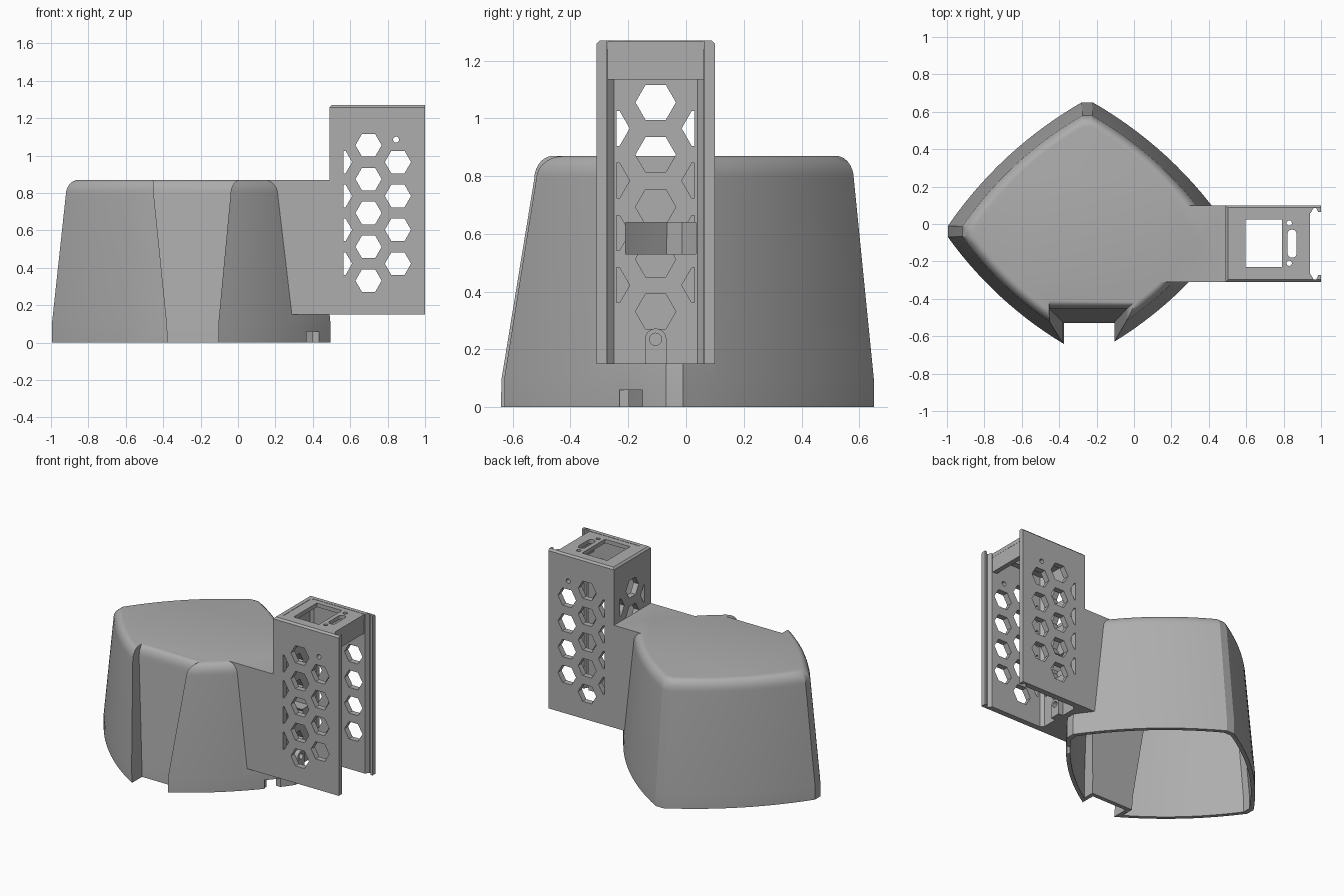
import bpy, bmesh, math
from mathutils import Vector

old = bpy.data.objects.get("Cube")
if old:
    bpy.data.objects.remove(old, do_unlink=True)

GREY = (0.42, 0.42, 0.42, 1)
mat = bpy.data.materials.new("plain grey")
mat.use_nodes = True
mat.diffuse_color = GREY
mat.node_tree.nodes["Principled BSDF"].inputs["Base Color"].default_value = GREY


def make_object(name, bm):
    bmesh.ops.recalc_face_normals(bm, faces=bm.faces)
    mesh = bpy.data.meshes.new(name)
    bm.to_mesh(mesh)
    bm.free()
    mesh.materials.append(mat)
    obj = bpy.data.objects.new(name, mesh)
    bpy.context.collection.objects.link(obj)
    return obj


def add_prism(bm, outline, axis, lo, hi):
    """Extrude a 2D outline along x, y or z; the other two axes keep their order."""
    def place(p, d):
        return {"x": (d, p[0], p[1]), "y": (p[0], d, p[1]), "z": (p[0], p[1], d)}[axis]
    rings = [[bm.verts.new(place(p, d)) for p in outline] for d in (lo, hi)]
    n = len(outline)
    for i in range(n):
        j = (i + 1) % n
        bm.faces.new((rings[0][i], rings[0][j], rings[1][j], rings[1][i]))
    bm.faces.new(rings[0])
    bm.faces.new(rings[1])


def prisms(name, outlines, axis, lo, hi):
    bm = bmesh.new()
    for outline in outlines:
        add_prism(bm, outline, axis, lo, hi)
    return make_object(name, bm)


def rect(a0, a1, b0, b1):
    return [(a0, b0), (a1, b0), (a1, b1), (a0, b1)]


def circle(a, b, r, n=24, start=0.0, sweep=2 * math.pi):
    return [(a + r * math.cos(start + sweep * i / n), b + r * math.sin(start + sweep * i / n))
            for i in range(n)]


def boolean(obj, tool, operation):
    """Apply a boolean and throw the tool away."""
    mod = obj.modifiers.new("cut", "BOOLEAN")
    mod.operation, mod.solver, mod.object = operation, "EXACT", tool
    bpy.context.view_layer.objects.active = obj
    bpy.ops.object.modifier_apply(modifier=mod.name)
    bpy.data.objects.remove(tool, do_unlink=True)


def smooth(obj, angle):
    bpy.ops.object.select_all(action="DESELECT")
    obj.select_set(True)
    bpy.context.view_layer.objects.active = obj
    bpy.ops.object.shade_smooth_by_angle(angle=math.radians(angle))


# Hood: curved diamond sections with a front notch, lofted upward
CENTRE = Vector((-0.25, -0.04))
STEPS = 14


def arc_point(a, b, t):
    chord = b - a
    out = Vector((chord.y, -chord.x)).normalized()
    if out.dot(a + b) < 0:
        out = -out
    return a + chord * t + out * (0.055 * 4 * t * (1 - t))


def arc(a, b, scale, stop_x=None):
    end = 1.0
    if stop_x is not None:
        lo, hi = 0.0, 1.0
        for _ in range(40):
            end = (lo + hi) / 2
            x = CENTRE.x + scale * arc_point(a, b, end).x
            if abs(x - CENTRE.x) > abs(stop_x - CENTRE.x):
                lo = end
            else:
                hi = end
    return [CENTRE + scale * arc_point(a, b, end * i / STEPS) for i in range(STEPS + 1)]


def section(scale, left, right, back):
    def half(side, stop):
        rear = arc(Vector((side * 0.03, 0.69)), Vector((side * 0.745, 0.03)), scale)
        front = arc(Vector((side * 0.745, -0.03)), Vector((side * 0.03, -0.655)), scale, stop)
        return rear + front + [Vector((stop, back))]
    return half(1, right) + half(-1, left)[::-1]


def hood_solid(name, shrink, wall, bottom, top):
    levels = [(bottom, 1, -0.375, -0.105, -0.53), (0.1, 1, -0.38, -0.105, -0.525)]
    for i in range(8):
        a = math.pi / 2 * i / 7
        f = 1 - math.cos(a)
        levels.append((0.79 + (top - 0.79) * math.sin(a), 0.9 - 0.09 * f,
                       -0.45 - 0.005 * f, -0.04 + 0.05 * f, -0.455 + 0.045 * f))
    bm = bmesh.new()
    rings = []
    for z, s, left, right, back in levels:
        pts = section(s * shrink, left - wall, right + wall, back + wall)
        rings.append([bm.verts.new((p.x, p.y, z)) for p in pts])
    n = len(rings[0])
    for low, high in zip(rings, rings[1:]):
        for i in range(n):
            j = (i + 1) % n
            bm.faces.new((low[i], low[j], high[j], high[i]))
    bm.faces.new(rings[0])
    bm.faces.new(rings[-1])
    return make_object(name, bm)


Y0, Y1, YM = -0.31, 0.10, -0.105      # housing sides and middle
BACK, END, LOW, TOP = 0.49, 1.0, 0.15, 1.27
tunnel = rect(-0.21, 0.035, 0.53, 0.64)

hood = hood_solid("hood", 1, 0, 0, 0.87)
boolean(hood, prisms("arm", [rect(0, BACK, Y0, Y1)], "z", LOW, 0.869), "UNION")
boolean(hood, hood_solid("hood_cavity", 0.955, 0.028, -0.02, 0.84), "DIFFERENCE")
boolean(hood, prisms("cable_tunnel", [tunnel], "x", 0.0, 0.6), "DIFFERENCE")
boolean(hood, prisms("rim_slot", [rect(0.36, 0.52, -0.23, -0.15)], "z", -0.05, 0.06), "DIFFERENCE")
smooth(hood, 25)

# Housing: channel profile with hooked rails along the open side
half_profile = [(BACK, Y0), (END, Y0), (END, Y0 + 0.036), (0.985, Y0 + 0.036),
                (0.975, Y0 + 0.014), (0.96, Y0 + 0.014), (0.945, Y0 + 0.04),
                (0.55, Y0 + 0.04), (0.53, Y0 + 0.06)]
profile = half_profile + [(x, 2 * YM - y) for x, y in reversed(half_profile)]
bm = bmesh.new()
add_prism(bm, profile, "z", LOW, TOP)


def on_outer_rim(edge):
    a, b = (v.co for v in edge.verts)
    if min(a.z, b.z) < TOP - 1e-4:
        return False
    return any(abs(a[k] - v) < 1e-4 and abs(b[k] - v) < 1e-4
               for k, v in ((0, BACK), (1, Y0), (1, Y1)))


bmesh.ops.bevel(bm, geom=[e for e in bm.edges if on_outer_rim(e)], offset=0.012,
                segments=1, affect="EDGES")
housing = make_object("housing", bm)

# Top plate with a hanging lip
boolean(housing, prisms("top_plate", [rect(0.51, 0.94, Y0 + 0.02, Y1 - 0.02)], "z", 1.24, 1.268), "UNION")
boolean(housing, prisms("top_lip", [rect(0.905, 0.939, Y0 + 0.02, Y1 - 0.02)], "z", 1.135, 1.26), "UNION")

# Openings in the top: window, rounded slot and two screw holes
slot = (circle(0.845, -0.055, 0.025, 12, 0, math.pi) + [(0.82, -0.055)]
        + circle(0.845, -0.155, 0.025, 12, math.pi, math.pi) + [(0.87, -0.155)])
openings = [rect(0.595, 0.79, -0.23, 0.025), slot,
            circle(0.83, 0.005, 0.014), circle(0.83, -0.21, 0.014)]
boolean(housing, prisms("top_openings", openings, "z", 1.2, 1.35), "DIFFERENCE")


# Honeycomb vents, cropped to a margin
def honeycomb(columns, lo, hi):
    cells = []
    for centre, first, count in columns:
        for i in range(count):
            cell = circle(centre, first - 0.181 * i, 0.07, 6)
            cells.append([(min(max(a, lo), hi), b) for a, b in cell])
    return cells


side_vents = honeycomb([(0.54, 0.965, 4), (0.698, 1.055, 5), (0.855, 0.965, 4)], 0.565, 0.93)
side_vents.append(circle(0.845, 1.085, 0.016))
boolean(housing, prisms("side_vents", side_vents, "y", -0.5, 0.3), "DIFFERENCE")
back_vents = honeycomb([(YM - 0.16, 0.965, 4), (YM, 1.055, 5), (YM + 0.16, 0.965, 4)], -0.24, 0.03)
boolean(housing, prisms("back_vents", back_vents, "x", 0.4, 0.6), "DIFFERENCE")
boolean(housing, prisms("cable_opening", [tunnel], "x", 0.4, 0.6), "DIFFERENCE")
smooth(housing, 20)

# Screw boss low on the inner back wall
boss_outline = circle(YM, 0.235, 0.037, 16, 0, math.pi) + [
    (YM - 0.037, 0.235), (YM - 0.037, LOW), (YM + 0.037, LOW)]
boss = prisms("screw_boss", [boss_outline], "x", 0.5, 0.565)
boolean(boss, prisms("boss_hole", [circle(YM, 0.235, 0.021)], "x", 0.535, 0.6), "DIFFERENCE")
smooth(boss, 30)
